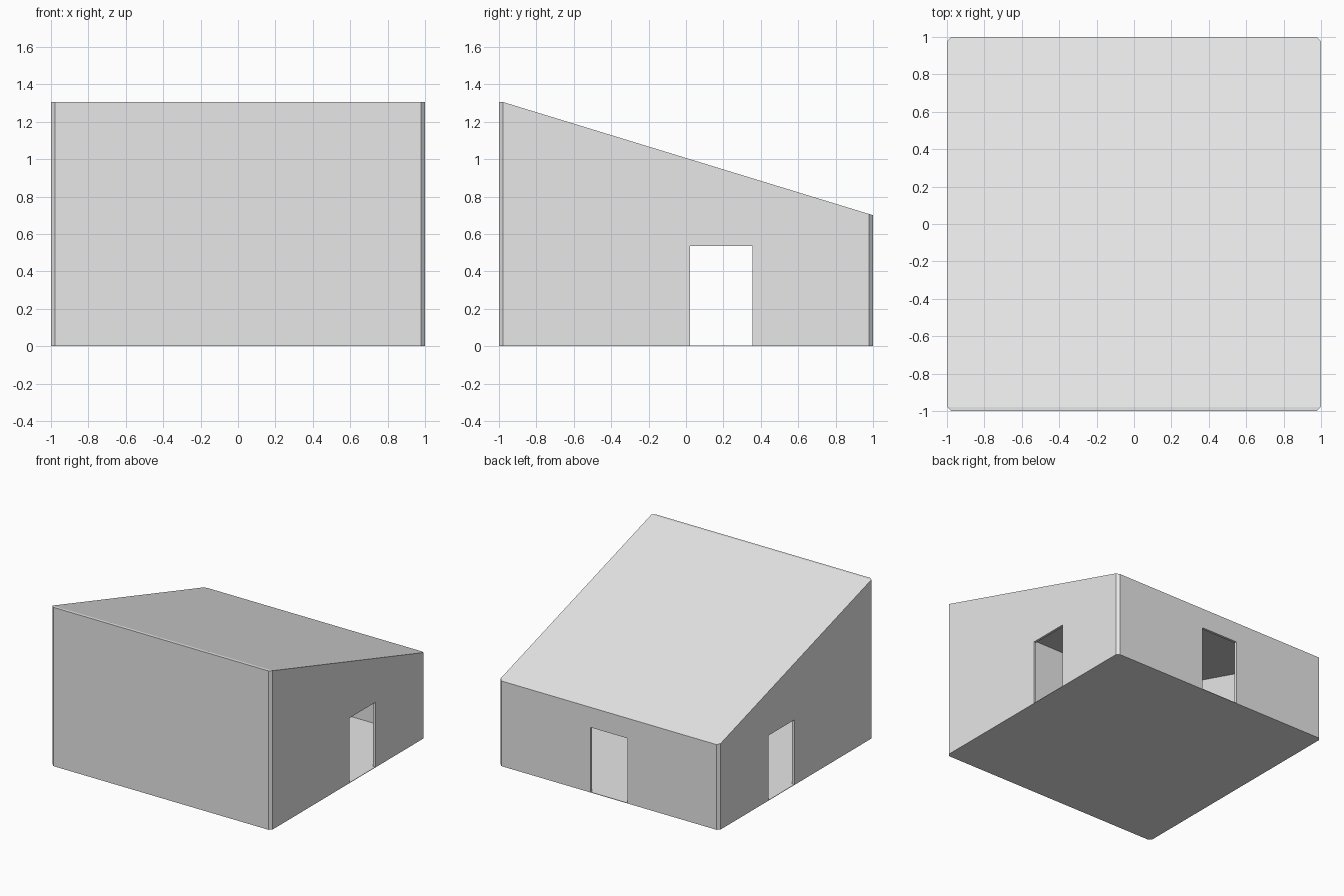
import bpy, bmesh

cube = bpy.data.objects.get("Cube")
if cube:
    bpy.data.objects.remove(cube, do_unlink=True)

WALL, CHAMFER, SHEET = 0.02, 0.022, 0.004
DOOR_W, DOOR_H, DOOR_Y = 0.335, 0.535, 0.188
HIGH, LOW = 1.305, 0.70

grey = bpy.data.materials.new("plain grey")
grey.use_nodes = True
colour = (0.8, 0.8, 0.8, 1)
grey.diffuse_color = colour
grey.node_tree.nodes["Principled BSDF"].inputs["Base Color"].default_value = colour


def roof_z(y):
    """Height of the lean-to roof, level over the thin front edge."""
    ridge = CHAMFER - 1
    return HIGH - max(0, y - ridge) * (HIGH - LOW) / (1 - ridge)


def outline():
    """Square footprint with cut corners, counter-clockwise."""
    c = 1 - CHAMFER
    return [(-c, -1), (c, -1), (1, -c), (1, c), (c, 1), (-c, 1), (-1, c), (-1, -c)]


def rectangle(x, y, w, d):
    return [(x + sx * w / 2, y + sy * d / 2) for sx, sy in ((-1, -1), (1, -1), (1, 1), (-1, 1))]


def prism(name, points, bottom, top):
    """Solid over a footprint, between two height functions of y."""
    bm = bmesh.new()
    lower = [bm.verts.new((x, y, bottom(y))) for x, y in points]
    upper = [bm.verts.new((x, y, top(y))) for x, y in points]
    bm.faces.new(lower[::-1])
    n = len(points)
    for i in range(n):
        j = (i + 1) % n
        bm.faces.new((lower[i], lower[j], upper[j], upper[i]))
    # Split the top cap along the level front strip
    if n == 8:
        bm.faces.new((upper[0], upper[1], upper[2], upper[7]))
        bm.faces.new(upper[2:8])
    else:
        bm.faces.new(upper)
    bmesh.ops.recalc_face_normals(bm, faces=bm.faces)
    mesh = bpy.data.meshes.new(name)
    bm.to_mesh(mesh)
    bm.free()
    mesh.materials.append(grey)
    obj = bpy.data.objects.new(name, mesh)
    bpy.context.collection.objects.link(obj)
    return obj


def flat(z):
    return lambda y: z


# Walls, floor and roof
walls = prism("walls", outline(), flat(SHEET), lambda y: roof_z(y) - SHEET)
prism("floor", outline(), flat(0), flat(SHEET))
prism("roof", outline(), lambda y: roof_z(y) - SHEET, roof_z)

# Room hollow, doorways through both sides, and a doorway in the back
inner = 2 - 2 * WALL
cutters = [
    prism("room_cutter", rectangle(0, 0, inner, inner), flat(-1), flat(2)),
    prism("side_door_cutter", rectangle(0, DOOR_Y, 3, DOOR_W), flat(-1), flat(DOOR_H)),
    prism("back_door_cutter", rectangle(0, 1, DOOR_W, 1), flat(-1), flat(DOOR_H)),
]
for cutter in cutters:
    cutter.hide_render = True
    cut = walls.modifiers.new(cutter.name, "BOOLEAN")
    cut.operation = "DIFFERENCE"
    cut.solver = "EXACT"
    cut.object = cutter

# Keep the cut result and drop the cutters
bpy.context.view_layer.update()
evaluated = walls.evaluated_get(bpy.context.evaluated_depsgraph_get())
result = bpy.data.meshes.new_from_object(evaluated)
walls.modifiers.clear()
walls.data = result
for cutter in cutters:
    bpy.data.objects.remove(cutter, do_unlink=True)
